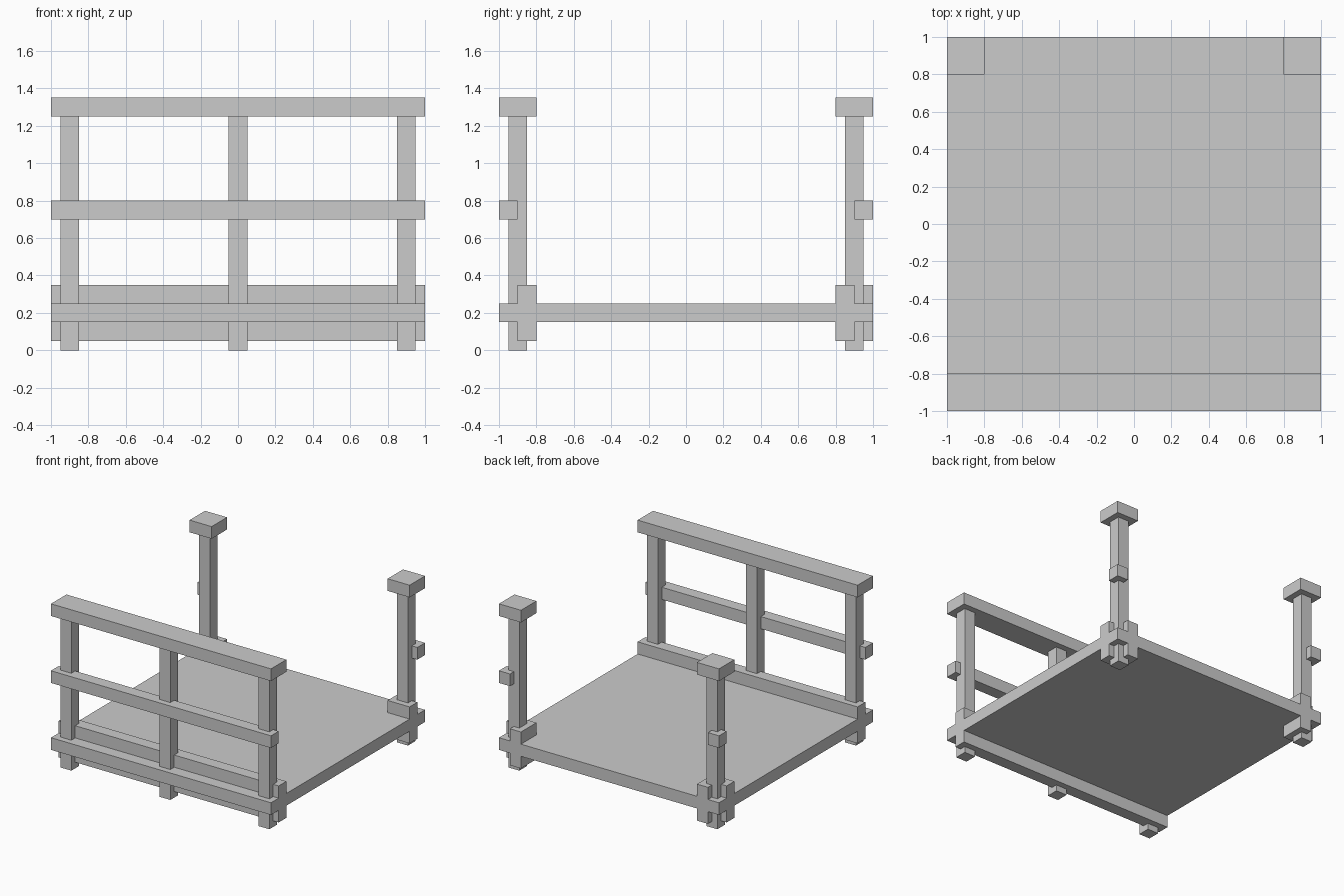
import bpy

if "Cube" in bpy.data.objects:
    bpy.data.objects.remove(bpy.data.objects["Cube"])


def box(name, x, y, z):
    """Box from (min, max) ranges along each axis."""
    bpy.ops.mesh.primitive_cube_add(size=1)
    ob = bpy.context.object
    ob.name = name
    for v in ob.data.vertices:
        v.co = [r[0] if c < 0 else r[1] for c, r in zip(v.co, (x, y, z))]
    return ob


def span(side, near, far):
    """Range near..far, mirrored to the given side of the axis."""
    return tuple(sorted((side * near, side * far)))


POST, CAP, RAIL, BEAM = (0, 1.25), (1.25, 1.35), (0.7, 0.8), (0.05, 0.35)

# Floor slab
box("floor", (-1, 1), (-1, 1), (0.15, 0.25))

# Front railing: three posts, handrail, middle rail, floor beam
for x in (-0.9, 0, 0.9):
    box("front_post", (x - 0.05, x + 0.05), (-0.95, -0.85), POST)
box("front_handrail", (-1, 1), (-1, -0.8), CAP)
box("front_middle_rail", (-1, 1), (-1, -0.9), RAIL)
box("front_beam", (-1, 1), (-0.9, -0.8), BEAM)

# Back corners: post, cap, rail stub and two crossing beam stubs
for s in (-1, 1):
    box("back_post", span(s, 0.85, 0.95), (0.85, 0.95), POST)
    box("back_post_cap", span(s, 0.8, 1), (0.8, 1), CAP)
    box("back_rail_stub", span(s, 0.9, 1), (0.9, 1), RAIL)
    box("back_beam_stub_across", span(s, 0.8, 1), (0.8, 0.9), BEAM)
    box("back_beam_stub_along", span(s, 0.8, 0.9), (0.8, 1), BEAM)
